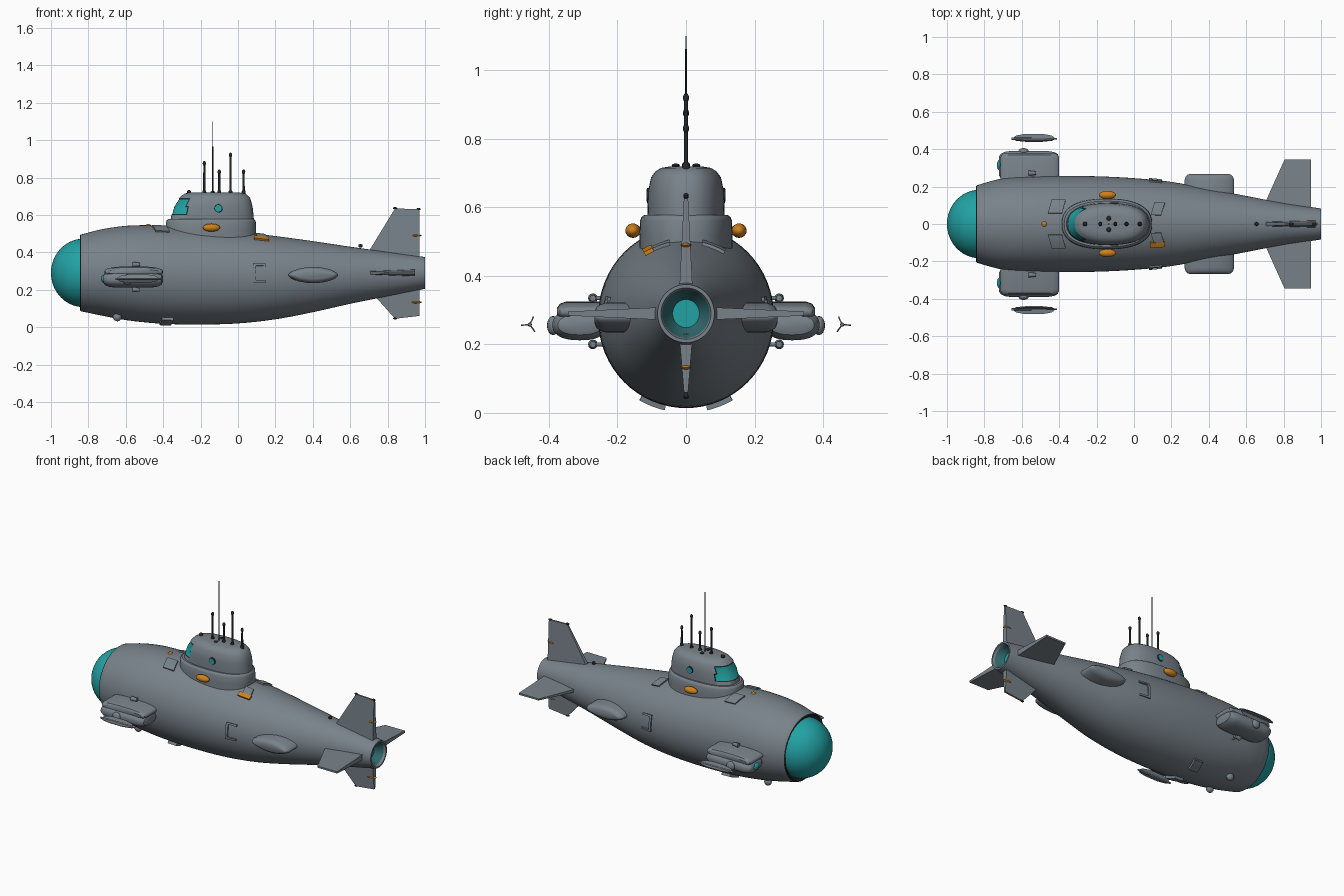
import bpy, bmesh, math
from mathutils import Vector

if "Cube" in bpy.data.objects:
    bpy.data.objects.remove(bpy.data.objects["Cube"])


def material(name, rgb):
    m = bpy.data.materials.new(name)
    m.diffuse_color = (*rgb, 1)
    m.use_nodes = True
    m.node_tree.nodes["Principled BSDF"].inputs["Base Color"].default_value = m.diffuse_color
    return m


GREY = material("hull grey", (0.19, 0.225, 0.255))
DARK = material("dark trim", (0.018, 0.02, 0.022))
TEAL = material("teal glass", (0.016, 0.36, 0.37))
DEEP = material("deep teal", (0.03, 0.14, 0.15))
ORANGE = material("orange lamp", (0.62, 0.22, 0.012))


def finish(name, bm, *mats, angle=35):
    me = bpy.data.meshes.new(name)
    bmesh.ops.recalc_face_normals(bm, faces=bm.faces[:])
    bm.to_mesh(me)
    bm.free()
    for m in mats:
        me.materials.append(m)
    for p in me.polygons:
        p.use_smooth = True
    me.set_sharp_from_angle(angle=math.radians(angle))
    ob = bpy.data.objects.new(name, me)
    bpy.context.collection.objects.link(ob)
    return ob


def loft_bm(rings, caps=(True, True)):
    bm = bmesh.new()
    rows = [[bm.verts.new(p) for p in r] for r in rings]
    n = len(rows[0])
    for a, b in zip(rows, rows[1:]):
        for i in range(n):
            j = (i + 1) % n
            bm.faces.new((a[i], a[j], b[j], b[i]))
    if caps[0]:
        bm.faces.new(rows[0])
    if caps[1]:
        bm.faces.new(rows[-1])
    bmesh.ops.recalc_face_normals(bm, faces=bm.faces[:])
    return bm


def section(axis, pos, a0, a1, b0, b1, e=2.0, n=48):
    """Superellipse ring across the given axis."""
    pts = []
    for i in range(n):
        t = math.tau * i / n
        c, s = math.cos(t), math.sin(t)
        a = (a0 + a1) / 2 + (a1 - a0) / 2 * math.copysign(abs(c) ** (2 / e), c)
        b = (b0 + b1) / 2 + (b1 - b0) / 2 * math.copysign(abs(s) ** (2 / e), s)
        pts.append({"x": (pos, a, b), "y": (a, pos, b), "z": (a, b, pos)}[axis])
    return pts


def ball(name, centre, radii, mat, seg=16):
    bm = bmesh.new()
    bmesh.ops.create_uvsphere(bm, u_segments=seg, v_segments=seg // 2, radius=1)
    bmesh.ops.scale(bm, vec=radii, verts=bm.verts)
    bmesh.ops.translate(bm, vec=centre, verts=bm.verts)
    return finish(name, bm, mat)


def rod(name, p, q, r0, r1, mat, n=12):
    p, q = Vector(p), Vector(q)
    bm = bmesh.new()
    bmesh.ops.create_cone(bm, cap_ends=True, segments=n, radius1=r0, radius2=r1, depth=(q - p).length)
    rot = (q - p).to_track_quat("Z", "Y").to_matrix()
    bmesh.ops.rotate(bm, cent=(0, 0, 0), matrix=rot, verts=bm.verts)
    bmesh.ops.translate(bm, vec=(p + q) / 2, verts=bm.verts)
    return finish(name, bm, mat)


def blade(name, outline, angle, centre, mat):
    """Flat plate of (x, reach, half thickness) points turned around a lengthwise axis."""
    a = math.radians(angle)
    d, n = Vector((0, math.cos(a), math.sin(a))), Vector((0, -math.sin(a), math.cos(a)))
    c = Vector((0, *centre))
    rings = [[Vector((x, 0, 0)) + c + d * r + n * t * s for x, r, t in outline] for s in (-1, 1)]
    return finish(name, loft_bm(rings), mat, angle=25)


# Hull stations: x, top, bottom, half width
STATIONS = [(-.84, .495, .085, .207), (-.72, .525, .06, .24), (-.58, .543, .035, .253),
            (-.4, .543, .018, .257), (-.2, .53, .014, .255), (0, .512, .02, .245),
            (.2, .487, .042, .225), (.4, .46, .08, .188), (.6, .43, .125, .15),
            (.8, .402, .165, .112), (1, .375, .205, .083)]


def hull_at(x):
    k = max(i for i in range(len(STATIONS) - 1) if i == 0 or STATIONS[i][0] <= x)
    p, q = STATIONS[k], STATIONS[k + 1]
    o, r = STATIONS[max(k - 1, 0)], STATIONS[min(k + 2, len(STATIONS) - 1)]
    w = q[0] - p[0]
    t = (x - p[0]) / w
    out = []
    for i in (1, 2, 3):
        m0 = (q[i] - o[i]) / (q[0] - o[0]) * w
        m1 = (r[i] - p[i]) / (r[0] - p[0]) * w
        out.append((2*t**3 - 3*t*t + 1) * p[i] + (t**3 - 2*t*t + t) * m0
                   + (3*t*t - 2*t**3) * q[i] + (t**3 - t*t) * m1)
    return out


def hull_ring(x, shrink=0.0, at=None):
    top, bot, hw = hull_at(x)
    return section("x", x if at is None else at, -hw + shrink, hw - shrink, bot + shrink, top - shrink, n=64)


def hull_patch(name, x0, x1, a0, a1, off, mat, slant=0.0):
    """Raised plate that follows the hull; angles are measured from the top."""
    def pt(x, a, o):
        top, bot, hw = hull_at(x)
        return (x, (hw + o) * math.sin(a), (top + bot) / 2 + ((top - bot) / 2 + o) * math.cos(a))
    rings = []
    for i in range(5):
        x = x0 + (x1 - x0) * i / 4
        arc = [(x + slant * j / 4, a0 + (a1 - a0) * j / 4) for j in range(5)]
        rings.append([pt(u, a, off) for u, a in arc] + [pt(u, a, -.008) for u, a in reversed(arc)])
    return finish(name, loft_bm(rings), mat)


# Hull shell with dark nose rim and recessed tail tunnel
rings = [hull_ring(-.84, .03, -.80), hull_ring(-.84, .022, -.835), hull_ring(-.84, .005, -.846)]
rings += [hull_ring(-.84 + 1.84 * i / 46) for i in range(47)]
rings += [hull_ring(1, .01), hull_ring(1, .014, .985), hull_ring(1, .044, .94)]
bm = loft_bm(rings, (False, True))
for f in bm.faces:
    x = f.calc_center_median().x
    f.normal_update()
    if len(f.verts) > 4:
        f.material_index = 2
    elif x > .95 and max(v.co.x for v in f.verts) < .99:
        f.material_index = 3
    elif x < -.81 and min(v.co.x for v in f.verts) < -.84 and max(v.co.x for v in f.verts) < -.82:
        f.material_index = 1
finish("hull", bm, GREY, DARK, TEAL, DEEP)

# Glass nose dome
rings = []
for i in range(15):
    t = math.radians(2 + 88 * i / 14)
    r = .183 * math.sin(t)
    rings.append(section("x", -.825 - .175 * math.cos(t), -r, r, .29 - r, .29 + r, n=48))
rings.append(section("x", -.80, -.183, .183, .107, .473, n=48))
finish("nose_dome", loft_bm(rings, (True, False)), TEAL)

# Conning tower base and body with wraparound window
base = [(.44, 0), (.52, 0), (.562, .002), (.572, .006), (.578, .014)]
finish("tower_base", loft_bm([section("z", z, -.387 + i, .097 - i, -.136 + i, .136 - i, 2.4, 64)
                              for z, i in base]), GREY)
body = [(.55, -.366, .087, .113), (.6, -.356, .083, .112), (.645, -.343, .078, .111),
        (.688, -.316, .066, .102), (.704, -.3, .053, .09), (.715, -.283, .037, .074), (.72, -.25, .005, .045)]
bm = loft_bm([section("z", z, a, b, -h, h, 2.4, 72) for z, a, b, h in body])
glass = [f for f in bm.faces if f.calc_center_median().x < -.272
         and .601 < f.calc_center_median().z < .686]
for f in glass:
    f.material_index = 2
rim = bmesh.ops.inset_region(bm, faces=glass, thickness=.005, depth=-.003)
for f in rim["faces"]:
    f.material_index = 1
finish("tower", bm, GREY, DARK, TEAL)

# Masts, whip aerial and small roof fittings
for x, top in ((-.18, .88), (-.1, .835), (-.04, .925), (.03, .835)):
    rod("mast", (x, 0, .7), (x, 0, top), .0065, .0055, DARK)
    rod("mast_foot", (x, 0, .705), (x, 0, .73), .013, .009, DARK)
    ball("mast_head", (x, 0, top - .005), (.009, .009, .013), DARK)
rod("whip_aerial", (-.135, 0, .7), (-.135, 0, 1.1), .004, .002, DARK, 8)
ball("roof_lamp", (-.262, 0, .722), (.012, .012, .012), DARK)

# Tail fins: upper, lower and the two level ones
blade("upper_fin", [(.69, .1, .012), (.84, .345, .005), (.97, .34, .006), (.97, .06, .02)], 90, (0, .29), GREY)
blade("lower_fin", [(.71, .1, .012), (.84, .245, .005), (.97, .23, .006), (.97, .06, .02)], -90, (0, .29), GREY)
for s, a in ((1, 0), (-1, 180)):
    blade("level_fin", [(.69, .09, .01), (.805, .345, .005), (.945, .345, .006), (.945, .06, .019)],
          a, (0, .29), GREY)
for z in (.49, .133):
    ball("fin_lamp", (.95, 0, z), (.032, .016, .008), ORANGE)
for x, z in ((.84, .636), (.965, .631), (.84, .047)):
    ball("fin_tip_knob", (x, 0, z), (.012, .008, .006), DARK)
ball("stern_knob", (.655, 0, .435), (.012, .01, .01), DARK)
ball("bow_lamp", (-.48, 0, .544), (.014, .014, .007), ORANGE)

for s, side in ((1, "left"), (-1, "right")):
    # Forward thruster: wing, nacelle, cap, headlamp and outrigger vanes
    wing = [(.18, 0), (.35, 0), (.368, .006), (.376, .018)]
    finish("thruster_wing_" + side, loft_bm([section("y", s * y, -.715 + i, -.4 - i, .265 + i, .325 - i, 2.6)
                                             for y, i in wing]), GREY)
    pod = [(-.722, .03), (-.712, .014), (-.69, .004), (-.66, 0), (-.46, 0), (-.425, .006), (-.408, .016), (-.402, .03)]
    finish("thruster_pod_" + side, loft_bm([section("x", x, s * .31 - .08 + i, s * .31 + .08 - i,
                                                    .212 + i, .302 - i, 2.4) for x, i in pod]), GREY)
    ball("thruster_cap_" + side, (-.59, s * .388, .255), (.028, .018, .028), GREY)
    ball("headlamp_" + side, (-.716, s * .315, .258), (.017, .03, .022), TEAL)
    for k in range(3):
        blade("outrigger_vane_" + side, [(-.65, .002, .002), (-.63, .017, .002), (-.58, .026, .002),
              (-.49, .026, .002), (-.44, .017, .002), (-.42, .002, .002)], 90 + s * 25 + 120 * k, (s * .456, .258), GREY)
    rod("outrigger_shaft_" + side, (-.655, s * .456, .258), (-.412, s * .456, .258), .006, .005, GREY)
    for z in (.335, .2):
        rod("work_lamp_arm_" + side, (-.54, s * .24, z), (-.54, s * .275, z), .006, .006, GREY)
        rod("work_lamp_" + side, (-.565, s * .272, z), (-.525, s * .272, z), .014, .009, GREY)

    # Rear side blister
    blister = [(.1, 0), (.235, 0), (.252, .006), (.262, .014), (.267, .026)]
    finish("side_blister_" + side, loft_bm([section("y", s * y, .27 + i, .535 - i, .235 + i, .322 - i, 1.8)
                                            for y, i in blister]), GREY)

    # Teardrop lamp beside the tower
    ball("side_lamp_" + side, (-.142, s * .155, .532), (.046, .022, .021), ORANGE, 24)
    rod("lamp_bracket_" + side, (-.142, s * .12, .532), (-.142, s * .15, .532), .012, .012, GREY)

    # Tower porthole
    rod("porthole_rim_" + side, (-.105, s * .09, .635), (-.105, s * .114, .635), .024, .022, DARK, 24)
    rod("porthole_" + side, (-.105, s * .09, .635), (-.105, s * .116, .635), .018, .018, TEAL, 24)
    ball("roof_fitting_" + side, (-.135, s * .03, .722), (.012, .012, .006), DARK)

    # Hull hatches, belly pads and side handrail
    hull_patch("bow_hatch_" + side, -.46, -.385, s * .22, s * .52, .008, GREY, .02)
    hull_patch("aft_hatch_" + side, .09, .145, s * .2, s * .5, .009, GREY, .02)
    hull_patch("belly_pad_" + side, -.42, -.36, s * (math.pi - .23), s * (math.pi - .52), .016, GREY, .015)
    ball("belly_lamp_" + side, (-.645, s * .09, .055), (.024, .02, .024), GREY)
    for x0, x1, a0, a1 in ((.08, .095, 1.25, 1.68), (.08, .15, 1.25, 1.3), (.08, .15, 1.63, 1.68)):
        hull_patch("handrail_" + side, x0, x1, s * a0, s * a1, .008, GREY)

# Orange edge strip by one aft hatch
hull_patch("hatch_strip", .085, .165, -.42, -.54, .011, ORANGE)
